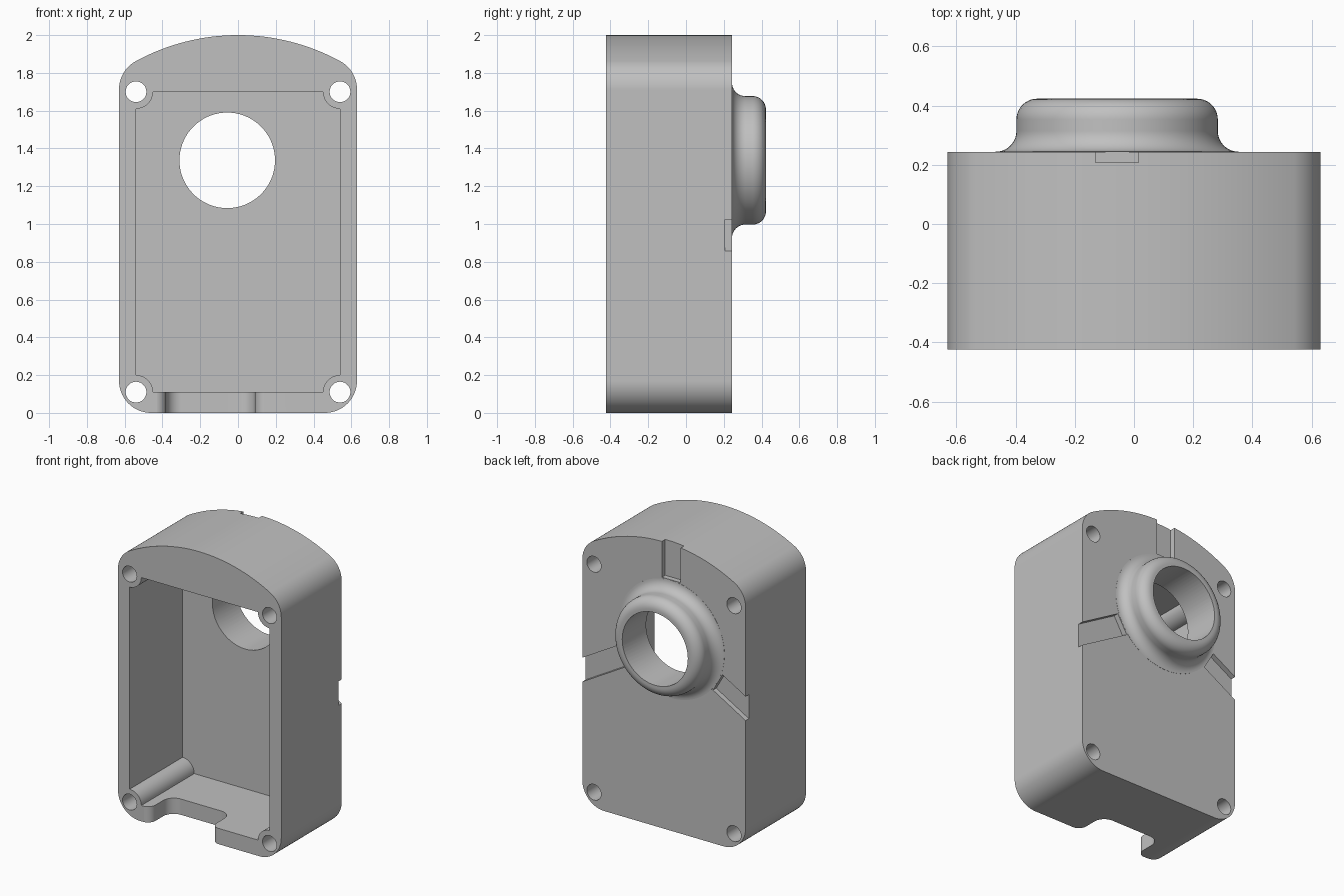
import bpy
import bmesh
from math import radians, cos, sin, atan2, degrees, sqrt
from mathutils import Matrix, Vector

cube = bpy.data.objects.get("Cube")
if cube:
    bpy.data.objects.remove(cube, do_unlink=True)

FRONT, BACK, TIP = -0.423, 0.243, 0.423   # depth of shell front, shell back, collar rim
HALF_W, CORNER, HEIGHT = 0.63, 0.17, 2.0
SCREW_X, SCREW_LOW, SCREW_HIGH = 0.54, 0.11, 1.70
BORE_X, BORE_Z, BORE_R = -0.057, 1.337, 0.253

grey = bpy.data.materials.new("plain grey")
grey.use_nodes = True
colour = (0.53, 0.53, 0.53, 1)
grey.diffuse_color = colour
grey.node_tree.nodes["Principled BSDF"].inputs["Base Color"].default_value = colour


def arc(cx, cy, r, start, end, n=14):
    steps = [radians(start + (end - start) * i / n) for i in range(n + 1)]
    return [(cx + r * cos(a), cy + r * sin(a)) for a in steps]


def finish(name, bm):
    bmesh.ops.remove_doubles(bm, verts=bm.verts, dist=1e-5)
    bmesh.ops.recalc_face_normals(bm, faces=bm.faces)
    mesh = bpy.data.meshes.new(name)
    bm.to_mesh(mesh)
    bm.free()
    mesh.materials.append(grey)
    obj = bpy.data.objects.new(name, mesh)
    bpy.context.collection.objects.link(obj)
    return obj


def prism(name, points, low, high, upright=False):
    """Extrude a profile along y, or along z when upright."""
    bm = bmesh.new()
    place = (lambda a, b: (a, b, low)) if upright else (lambda a, b: (a, low, b))
    face = bm.faces.new([bm.verts.new(place(a, b)) for a, b in points])
    new = bmesh.ops.extrude_face_region(bm, geom=[face])["geom"]
    shift = Vector((0, 0, high - low) if upright else (0, high - low, 0))
    bmesh.ops.translate(bm, vec=shift, verts=[v for v in new if isinstance(v, bmesh.types.BMVert)])
    return finish(name, bm)


def disc(name, x, z, r, low, high, n):
    return prism(name, arc(x, z, r, 0, 360, n)[:-1], low, high)


def combine(target, tool, operation="DIFFERENCE"):
    mod = target.modifiers.new(tool.name, "BOOLEAN")
    mod.operation, mod.solver, mod.object = operation, "EXACT", tool
    bpy.context.view_layer.objects.active = target
    bpy.ops.object.modifier_apply(modifier=mod.name)
    bpy.data.objects.remove(tool, do_unlink=True)


# Shell: rounded bottom corners and a shallow arched top
crown_r = 1.13
crown_z = HEIGHT - crown_r
inset = HALF_W - CORNER
rise = sqrt((crown_r - CORNER) ** 2 - inset ** 2)
turn = degrees(atan2(rise, inset))
outline = (arc(inset, CORNER, CORNER, -90, 0)
           + arc(inset, crown_z + rise, CORNER, 0, turn)
           + arc(0, crown_z, crown_r, turn, 180 - turn, 32)[1:-1]
           + arc(-inset, crown_z + rise, CORNER, 180 - turn, 180)
           + arc(-inset, CORNER, CORNER, 180, 270))
shell = prism("housing_shell", outline, FRONT, BACK)

# Collar on the back: concave foot, straight side, rounded rim
profile = [(0, 0.2), (0.41, 0.2)]
profile += arc(0.41, BACK + 0.071, 0.07, 270, 180, 10)
profile += arc(0.27, TIP - 0.07, 0.07, 0, 90, 10)
profile += [(0, TIP)]
bm = bmesh.new()
verts = [bm.verts.new((BORE_X + r, y, BORE_Z)) for r, y in profile]
edges = [bm.edges.new(pair) for pair in zip(verts, verts[1:])]
bmesh.ops.spin(bm, geom=verts + edges, cent=(BORE_X, 0, BORE_Z), axis=(0, 1, 0),
               angle=radians(360), steps=72)
combine(shell, finish("collar", bm), "UNION")

# Front cavity, leaving a quarter-round screw post in each corner
post = 0.09
cavity = (arc(SCREW_X, SCREW_LOW, post, 180, 90)
          + arc(SCREW_X, SCREW_HIGH, post, 270, 180)
          + arc(-SCREW_X, SCREW_HIGH, post, 0, -90)
          + arc(-SCREW_X, SCREW_LOW, post, 90, 0))
combine(shell, prism("cavity", cavity, -0.6, 0.16))

# Round opening and four screw holes
combine(shell, disc("bore", BORE_X, BORE_Z, BORE_R, -0.6, 0.6, 72))
for x in (-SCREW_X, SCREW_X):
    for z in (SCREW_LOW, SCREW_HIGH):
        combine(shell, disc("screw_hole", x, z, 0.055, -0.6, 0.6, 32))

# Notch in the floor: rounded inside corners and flared mouth
mouth = FRONT - 0.001
notch = ([(-0.44, -0.6), (0.15, -0.6)]
         + arc(0.15, mouth + 0.06, 0.06, 270, 180)
         + arc(0.01, -0.28, 0.08, 0, 90)
         + arc(-0.30, -0.28, 0.08, 90, 180)
         + arc(-0.44, mouth + 0.06, 0.06, 0, -90))
combine(shell, prism("floor_notch", notch, -0.1, 0.2, upright=True))

# Three shallow slots radiating from the collar
half = 0.0725
for angle in (90, 210, 330):
    strip = [(0.413, -half), (1.2, -half), (1.2, half), (0.413, half)]
    slot = prism("slot", strip, BACK - 0.036, BACK + 0.1)
    slot.data.transform(Matrix.Translation((BORE_X, 0, BORE_Z))
                        @ Matrix.Rotation(radians(-angle), 4, "Y"))
    combine(shell, slot)

# Smooth curves, crisp edges
bpy.ops.object.select_all(action="DESELECT")
shell.select_set(True)
bpy.context.view_layer.objects.active = shell
bpy.ops.object.shade_smooth_by_angle(angle=radians(30))
weighted = shell.modifiers.new("even_shading", "WEIGHTED_NORMAL")
weighted.keep_sharp = True
